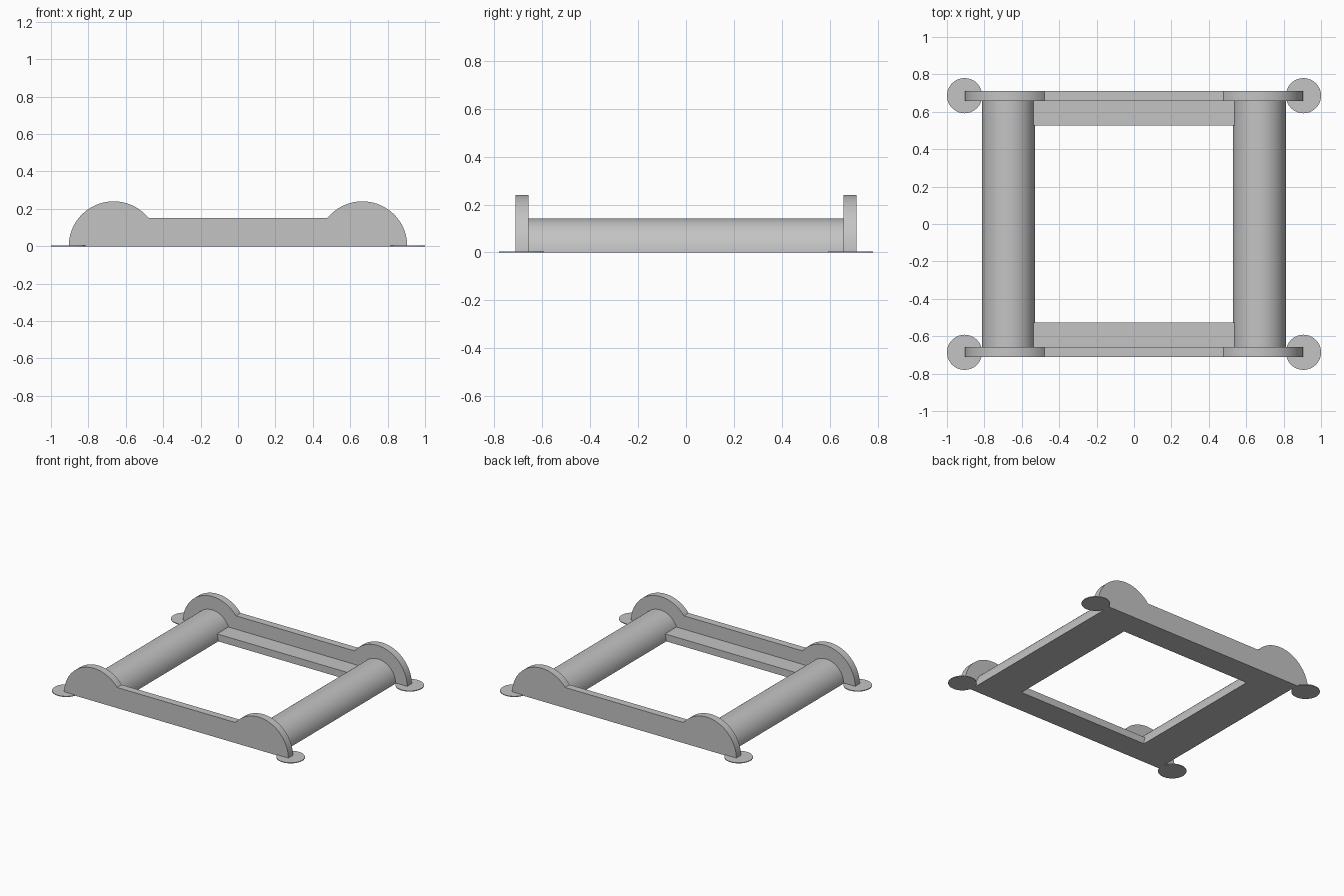
import bpy, bmesh
from math import pi, cos, sin, asin, radians

cube = bpy.data.objects.get("Cube")
if cube:
    bpy.data.objects.remove(cube, do_unlink=True)

GREY = (0.55, 0.55, 0.55, 1)
grey = bpy.data.materials.new("plain grey")
grey.use_nodes = True
grey.diffuse_color = GREY
grey.node_tree.nodes["Principled BSDF"].inputs["Base Color"].default_value = GREY


def finish(bm, name):
    """Turn a bmesh into a named grey object, smooth on its curves."""
    bmesh.ops.recalc_face_normals(bm, faces=bm.faces)
    mesh = bpy.data.meshes.new(name)
    bm.to_mesh(mesh)
    bm.free()
    mesh.materials.append(grey)
    obj = bpy.data.objects.new(name, mesh)
    bpy.context.collection.objects.link(obj)
    bpy.ops.object.select_all(action='DESELECT')
    obj.select_set(True)
    bpy.context.view_layer.objects.active = obj
    bpy.ops.object.shade_smooth_by_angle(angle=radians(30))


def prism(name, profile, y0, y1):
    """Extrude an x-z profile from y0 to y1."""
    bm = bmesh.new()
    face = bm.faces.new([bm.verts.new((x, y0, z)) for x, z in profile])
    new = bmesh.ops.extrude_face_region(bm, geom=[face])["geom"]
    verts = [v for v in new if isinstance(v, bmesh.types.BMVert)]
    bmesh.ops.translate(bm, verts=verts, vec=(0, y1 - y0, 0))
    finish(bm, name)


def arc(cx, r, a0, a1, n):
    return [(cx + r * cos(a0 + (a1 - a0) * i / n), r * sin(a0 + (a1 - a0) * i / n))
            for i in range(n + 1)]


INNER, OUTER = 0.658, 0.712      # side plate faces
LOBE_X, LOBE_R = 0.665, 0.24     # rounded plate ends
BRIDGE = 0.15                    # plate height between them
ROD_X, ROD_R = 0.67, 0.142

# Plate outline: a rounded lobe at each end, joined by a low straight bridge
meet = asin(BRIDGE / LOBE_R)
right_lobe = arc(LOBE_X, LOBE_R, 0, pi - meet, 40)
outline = right_lobe + [(-x, z) for x, z in reversed(right_lobe)]

for side, s in (("front", -1), ("back", 1)):
    prism(side + "_plate", outline, s * INNER, s * OUTER)
    # Low ledge along the inside of the plate
    prism(side + "_ledge",
          [(-ROD_X, 0), (ROD_X, 0), (ROD_X, 0.052), (-ROD_X, 0.052)],
          s * 0.527, s * INNER)

for side, s in (("left", 1), ("right", -1)):
    # Half-round rail between the plates
    prism(side + "_rail", arc(s * ROD_X, ROD_R, 0, pi, 48), -INNER, INNER)

    # Thin round pads under the corners
    for end, e in (("front", -1), ("back", 1)):
        bm = bmesh.new()
        bmesh.ops.create_cone(bm, cap_ends=True, segments=48,
                              radius1=0.094, radius2=0.094, depth=0.005)
        bmesh.ops.translate(bm, verts=bm.verts, vec=(s * 0.906, e * 0.686, 0.0025))
        finish(bm, f"{end}_{side}_pad")
